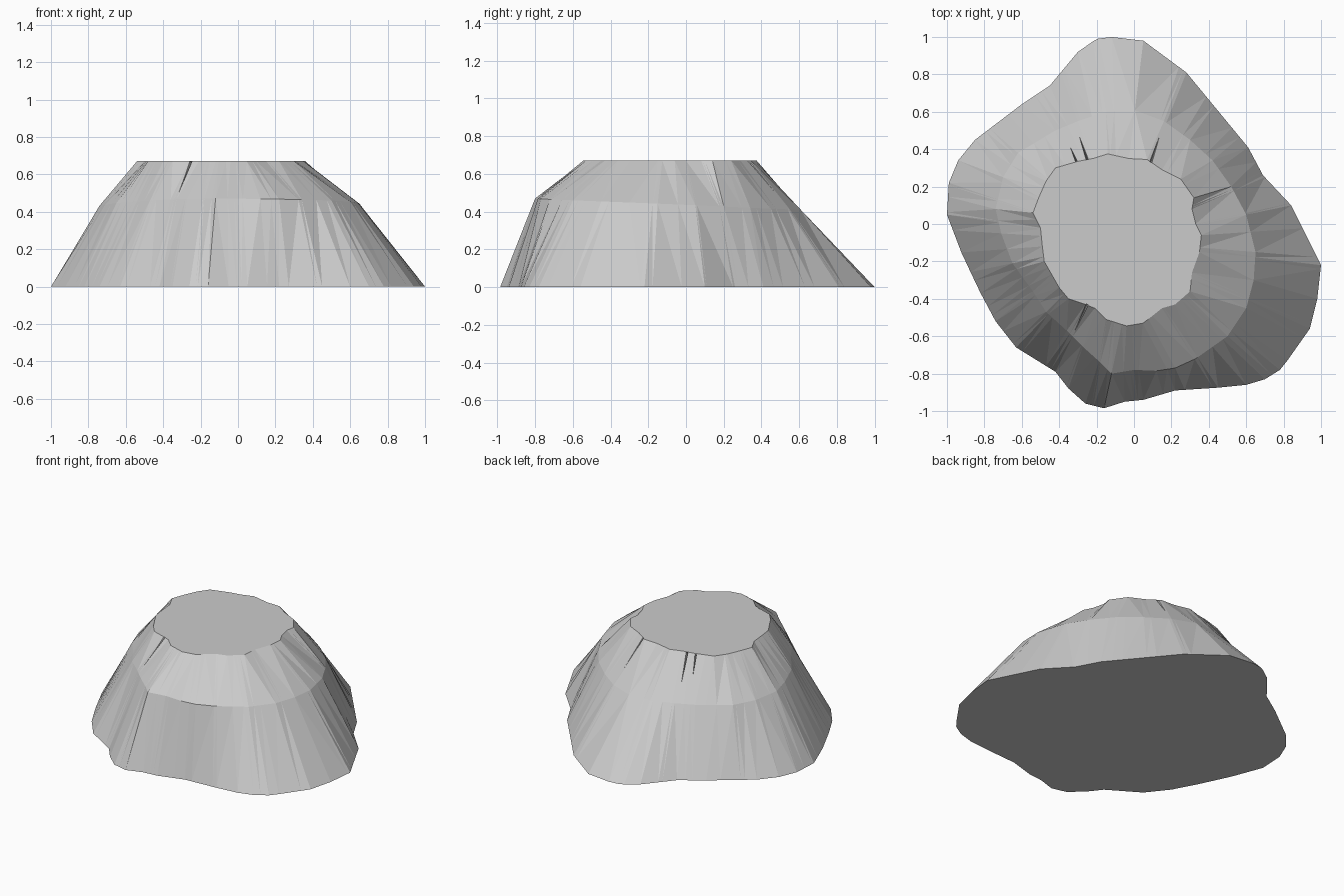
import bpy, bmesh
from math import atan2, cos, sin, pi
from mathutils import Vector

if "Cube" in bpy.data.objects:
    bpy.data.objects.remove(bpy.data.objects["Cube"])

CX, CY, TOP = -0.08, -0.09, 0.67

# Outlines traced counter-clockwise: foot, shoulder break and flat crown
foot = [(1, -.22), (.84, .10), (.69, .26), (.61, .41), (.28, .81), (.05, .98), (-.12, 1), (-.2, .99),
        (-.3, .92), (-.45, .74), (-.6, .64), (-.85, .45), (-.94, .34), (-.99, .22), (-1, .05),
        (-.92, -.16), (-.82, -.37), (-.74, -.52), (-.63, -.66), (-.42, -.79), (-.35, -.88),
        (-.26, -.96), (-.16, -.985), (-.05, -.95), (.05, -.94), (.22, -.89), (.45, -.875),
        (.6, -.86), (.7, -.83), (.78, -.78), (.82, -.73), (.94, -.56), (.98, -.4)]
shoulder = [(.65, -.15), (.6, .05), (.52, .2), (.42, .34), (.3, .45), (.16, .55), (0, .61), (-.15, .6),
            (-.3, .55), (-.42, .5), (-.62, .38), (-.7, .25), (-.74, .08), (-.71, -.05), (-.65, -.21),
            (-.54, -.36), (-.47, -.47), (-.36, -.57), (-.27, -.66), (-.18, -.74), (-.12, -.8),
            (0, -.78), (.12, -.785), (.22, -.77), (.33, -.72), (.5, -.6), (.6, -.45), (.64, -.3)]
crown = [(.36, -.06), (.33, 0), (.31, .08), (.32, .14), (.25, .24), (.15, .29), (.07, .345), (-.03, .35),
         (-.14, .375), (-.22, .35), (-.3, .335), (-.42, .3), (-.47, .23), (-.51, .14), (-.54, .06),
         (-.5, -.02), (-.49, -.12), (-.48, -.2), (-.44, -.27), (-.4, -.34), (-.35, -.4), (-.26, -.43),
         (-.21, -.45), (-.15, -.51), (-.04, -.545), (.05, -.53), (.15, -.45), (.22, -.43),
         (.3, -.36), (.31, -.26), (.35, -.15)]


def angle(p):
    return atan2(p[1] - CY, p[0] - CX) % (2 * pi)


def radius(outline, a):
    """Distance from the centre to the outline in direction a."""
    best = 0
    dx, dy = cos(a), sin(a)
    for p, q in zip(outline, outline[1:] + outline[:1]):
        px, py, ex, ey = p[0] - CX, p[1] - CY, q[0] - p[0], q[1] - p[1]
        den = dx * ey - dy * ex
        if abs(den) > 1e-9:
            t = (px * ey - py * ex) / den
            s = (px * dy - py * dx) / den
            if -1e-4 <= s <= 1.0001:
                best = max(best, t)
    return best


def mesh_object(name, bm):
    bmesh.ops.recalc_face_normals(bm, faces=bm.faces)
    mesh = bpy.data.meshes.new(name)
    bm.to_mesh(mesh)
    bm.free()
    ob = bpy.data.objects.new(name, mesh)
    bpy.context.collection.objects.link(ob)
    return ob


# Rock mound: three outlines lofted through every corner direction
angles = []
for a in sorted(angle(p) for p in foot + shoulder + crown):
    if not angles or a - angles[-1] > 0.012:
        angles.append(a)

bm = bmesh.new()
rings = []
for outline, z in ((foot, 0), (shoulder, None), (crown, TOP)):
    ring = []
    for a in angles:
        r = radius(outline, a)
        h = 0.44 - 0.03 * sin(a) if z is None else z
        ring.append(bm.verts.new((CX + r * cos(a), CY + r * sin(a), h)))
    rings.append(ring)
n = len(angles)
for lo, hi in zip(rings, rings[1:]):
    for i in range(n):
        j = (i + 1) % n
        bm.faces.new((lo[i], lo[j], hi[j], hi[i]))
bm.faces.new(rings[0])
bm.faces.new(rings[2])
bmesh.ops.triangulate(bm, faces=[f for f in bm.faces if len(f.verts) == 4])
mound = mesh_object("rock_mound", bm)

# Narrow fissures running down from the rim
fissures = bmesh.new()
for start, end, z_end in (((-.31, .34), (-.37, .48), .5), ((-.25, .345), (-.31, .52), .47),
                          ((.09, .33), (.16, .54), .45), ((-.25, -.43), (-.33, -.6), .48)):
    s, e = Vector((*start, TOP)), Vector((*end, z_end))
    run = (e - s).normalized()
    side = run.cross(Vector((0, 0, 1))).normalized() * 0.015
    up = side.cross(run).normalized()
    up = up if up.z > 0 else -up
    v = [fissures.verts.new(p) for p in (s + side + up * .05, s - side + up * .05,
                                         s - up * .035, e + up * .05, e - up * .005)]
    for f in ((0, 1, 2), (0, 1, 3), (0, 2, 4), (0, 4, 3), (1, 2, 4), (1, 4, 3)):
        fissures.faces.new([v[k] for k in f])
cutter = mesh_object("fissure_cutter", fissures)
cutter.hide_render = True
cutter.hide_set(True)
cut = mound.modifiers.new("fissures", 'BOOLEAN')
cut.operation = 'DIFFERENCE'
cut.solver = 'EXACT'
cut.object = cutter
